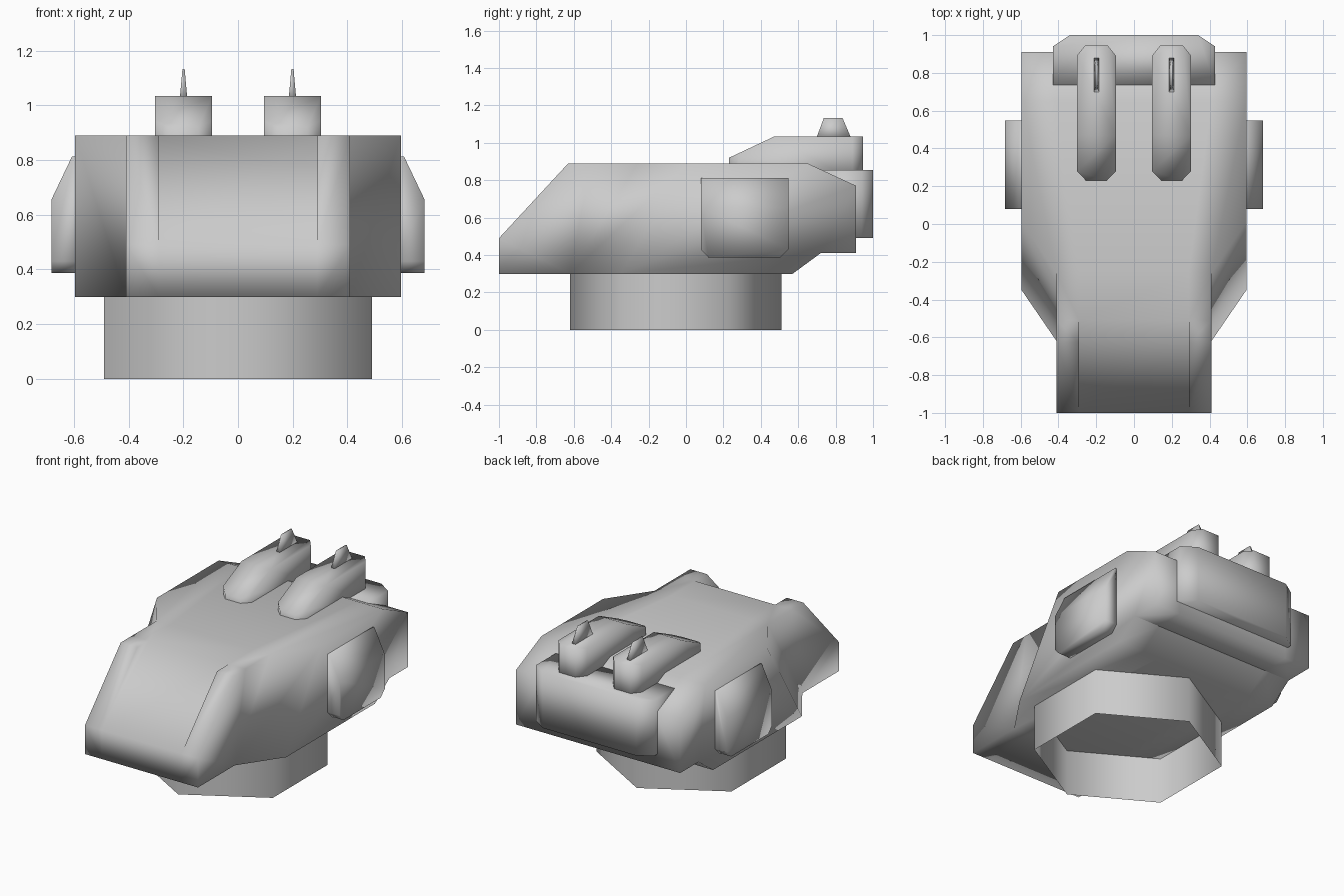
import bpy, bmesh, math
from mathutils import Vector

if "Cube" in bpy.data.objects:
    bpy.data.objects.remove(bpy.data.objects["Cube"])


def finish(bm, name):
    """Weld, smooth-shade (concave seams stay sharp) and link the mesh."""
    bmesh.ops.remove_doubles(bm, verts=bm.verts[:], dist=0.0005)
    bmesh.ops.recalc_face_normals(bm, faces=bm.faces[:])
    for f in bm.faces:
        f.smooth = True
    for e in bm.edges:
        if len(e.link_faces) == 2 and e.calc_face_angle_signed(0) < -0.5:
            e.smooth = False
    me = bpy.data.meshes.new(name)
    bm.to_mesh(me)
    bm.free()
    ob = bpy.data.objects.new(name, me)
    bpy.context.collection.objects.link(ob)
    return ob


def face(bm, pts):
    return bm.faces.new([bm.verts.new(p) for p in pts])


def strips(bm, xa, pa, xb, pb):
    """Skin two matching (y, z) outlines placed at xa and xb."""
    n = len(pa)
    for i in range(n):
        j = (i + 1) % n
        face(bm, [(xa, *pa[i]), (xa, *pa[j]), (xb, *pb[j]), (xb, *pb[i])])


def loft(bm, lower, upper):
    """Closed solid between two matching 3D outlines."""
    n = len(lower)
    for i in range(n):
        j = (i + 1) % n
        face(bm, [lower[i], lower[j], upper[j], upper[i]])
    face(bm, lower)
    face(bm, upper)


def slice_off(bm, co, no):
    """Cut away everything on the normal side of a plane and cap it."""
    bmesh.ops.remove_doubles(bm, verts=bm.verts[:], dist=0.0005)
    res = bmesh.ops.bisect_plane(bm, geom=bm.verts[:] + bm.edges[:] + bm.faces[:],
                                 plane_co=co, plane_no=no, clear_outer=True)
    edges = [g for g in res['geom_cut'] if isinstance(g, bmesh.types.BMEdge)]
    bmesh.ops.holes_fill(bm, edges=edges)


# Hull: sunken centre slope, raised rails, swept cheeks
tail = [(0.65, 0.89), (0.91, 0.77), (0.91, 0.41), (0.72, 0.41), (0.57, 0.30)]
nose = [(-1, 0.30), (-1, 0.49)]
centre = nose + [(-0.51, 0.89), (-0.26, 0.89)] + tail + [(-0.62, 0.30)]
rail = nose + [(-0.63, 0.89), (-0.51, 0.89), (-0.26, 0.89)] + tail + [(-0.62, 0.30)]
cheek_in = [(-0.26, 0.89)] + tail + [(-0.62, 0.30)]
cheek_out = [(0.01, 0.89)] + tail + [(-0.35, 0.30)]
bm = bmesh.new()
strips(bm, -0.29, centre, 0.29, centre)
for s in (-1, 1):
    strips(bm, s * 0.29, rail, s * 0.41, rail)
    strips(bm, s * 0.41, cheek_in, s * 0.595, cheek_out)
    face(bm, [(s * 0.595, *p) for p in cheek_out])
    face(bm, [(s * 0.41, *p) for p in rail[:5] + [(-0.62, 0.30)]])
    face(bm, [(s * 0.29, *p) for p in rail[1:4]])
finish(bm, "hull")

# Turret ring: open hexagonal tube
bm = bmesh.new()
hexa = [(0.565 * math.sin(k * math.pi / 3), 0.565 * math.cos(k * math.pi / 3) - 0.055)
        for k in range(6)]
for i in range(6):
    a, b = hexa[i], hexa[(i + 1) % 6]
    face(bm, [(*a, 0), (*b, 0), (*b, 0.30), (*a, 0.30)])
finish(bm, "base_ring")

# Rear storage box with chamfered corners
plan = [(-0.43, 0.735), (0.43, 0.735), (0.43, 0.94), (0.34, 1.0), (-0.34, 1.0), (-0.43, 0.94)]
bm = bmesh.new()
loft(bm, [(*p, 0.49) for p in plan], [(*p, 0.855) for p in plan])
finish(bm, "rear_box")

side = [(0.08, 0.43), (0.12, 0.387), (0.505, 0.387), (0.548, 0.43), (0.548, 0.812), (0.08, 0.812)]
pod = [(-0.055, 0.23), (0.055, 0.23), (0.104, 0.28), (0.104, 0.89), (0.06, 0.945),
       (-0.06, 0.945), (-0.104, 0.89), (-0.104, 0.28)]
for s, tag in ((-1, "left"), (1, "right")):
    # Side box with sloped upper face
    bm = bmesh.new()
    loft(bm, [(s * 0.58, *p) for p in side], [(s * 0.682, *p) for p in side])
    slice_off(bm, Vector((s * 0.682, 0, 0.655)), Vector((s * 0.157, 0, 0.075)))
    finish(bm, "side_box_" + tag)

    # Roof pod with sloped front
    cx = s * 0.199
    bm = bmesh.new()
    loft(bm, [(cx + x, y, 0.80) for x, y in pod], [(cx + x, y, 1.033) for x, y in pod])
    slice_off(bm, Vector((0, 0.23, 0.92)), Vector((0, -0.113, 0.24)))
    finish(bm, "roof_pod_" + tag)

    # Thin tapered fin on the pod
    bm = bmesh.new()
    quad = ((-1, 0), (1, 0), (1, 1), (-1, 1))
    loft(bm, [(cx + 0.014 * a, 0.695 + 0.19 * b, 1.02) for a, b in quad],
         [(cx + 0.004 * a, 0.737 + 0.10 * b, 1.133) for a, b in quad])
    finish(bm, "fin_" + tag)
